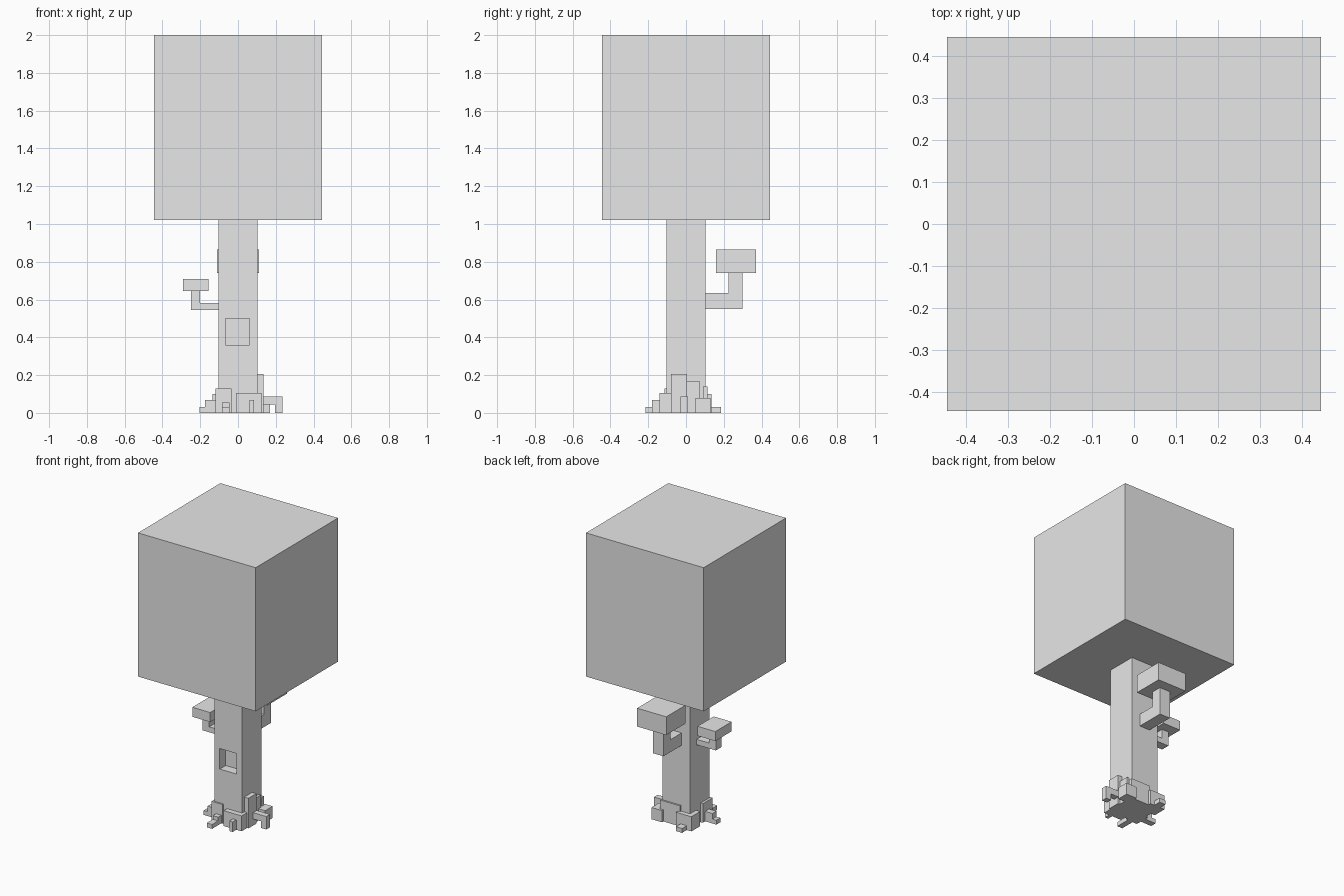
import bpy
import bmesh
from mathutils import Vector

cube = bpy.data.objects.get("Cube")
if cube:
    bpy.data.objects.remove(cube, do_unlink=True)

# One plain grey for the whole tree
grey = bpy.data.materials.new("plain_grey")
grey.use_nodes = True
grey.diffuse_color = (0.8, 0.8, 0.8, 1)
for node in grey.node_tree.nodes:
    if node.type == "BSDF_PRINCIPLED":
        node.inputs["Base Color"].default_value = (0.8, 0.8, 0.8, 1)


def box(name, x, y, z):
    """Axis-aligned block from (low, high) ranges."""
    bm = bmesh.new()
    bmesh.ops.create_cube(bm, size=1)
    for v in bm.verts:
        v.co = Vector([r[1] if c > 0 else r[0] for c, r in zip(v.co, (x, y, z))])
    mesh = bpy.data.meshes.new(name)
    bm.to_mesh(mesh)
    bm.free()
    mesh.materials.append(grey)
    obj = bpy.data.objects.new(name, mesh)
    bpy.context.collection.objects.link(obj)
    return obj


R = 0.104        # trunk half width
IN = 0.09        # roots start just inside the trunk

# Crown and trunk
box("crown", (-0.444, 0.444), (-0.444, 0.444), (1.02, 2))
trunk = box("trunk", (-R, R), (-R, R), (0, 1.02))

# Square hollow in the front of the trunk
cutter = box("hollow_cutter", (-0.065, 0.06), (-0.2, -0.04), (0.36, 0.5))
cutter.hide_render = True
cut = trunk.modifiers.new("hollow", "BOOLEAN")
cut.operation = "DIFFERENCE"
cut.solver = "EXACT"
cut.object = cutter
bpy.context.view_layer.objects.active = trunk
bpy.ops.object.modifier_apply(modifier=cut.name)
bpy.data.objects.remove(cutter, do_unlink=True)

# Back branch: arm, upright and leaf block
box("back_branch_arm", (-0.04, 0.04), (IN, 0.3), (0.55, 0.635))
box("back_branch_upright", (-0.04, 0.04), (0.225, 0.3), (0.635, 0.74))
box("back_branch_leaves", (-0.11, 0.11), (0.16, 0.37), (0.74, 0.865))

# Right branch: arm, upright and leaf block
box("right_branch_arm", (-0.25, -IN), (-0.025, 0.035), (0.545, 0.582))
box("right_branch_upright", (-0.25, -0.2), (-0.025, 0.035), (0.582, 0.645))
box("right_branch_leaves", (-0.292, -0.157), (-0.075, 0.1), (0.645, 0.71))

# Roots: blocks on the ground, given as x range, y range and height
roots = {
    "front_right_root": ((-0.12, -0.035), (-0.115, -IN), 0.13),
    "front_right_toe": ((-0.085, -0.045), (-0.215, -IN), 0.03),
    "front_right_knuckle": ((-0.085, -0.045), (-0.15, -IN), 0.055),
    "front_left_root": ((-0.01, 0.125), (-0.14, -0.08), 0.105),
    "front_left_toe": ((0.06, 0.085), (-0.18, -IN), 0.068),
    "left_tall_root": ((IN, 0.135), (-0.08, 0.005), 0.205),
    "left_mid_root": ((IN, 0.12), (0.005, 0.075), 0.165),
    "left_low_root": ((IN, 0.17), (0.05, 0.13), 0.08),
    "left_arch_leg": ((0.195, 0.235), (-0.03, 0.01), 0.088),
    "back_left_root": ((-0.035, 0.115), (IN, 0.115), 0.14),
    "back_right_root": ((-0.135, -0.02), (0.04, 0.135), 0.1),
    "back_right_toe": ((-0.1, -0.053), (IN, 0.185), 0.03),
    "right_tall_root": ((-0.12, -IN), (-0.115, -0.01), 0.13),
    "right_knuckle": ((-0.175, -IN), (-0.077, -0.035), 0.068),
    "right_toe": ((-0.205, -IN), (-0.077, -0.035), 0.03),
}
for name, (x, y, height) in roots.items():
    box(name, x, y, (0, height))

# Bridge that joins the arched root to the trunk
box("left_arch_bridge", (IN, 0.195), (-0.03, 0.01), (0.045, 0.088))
